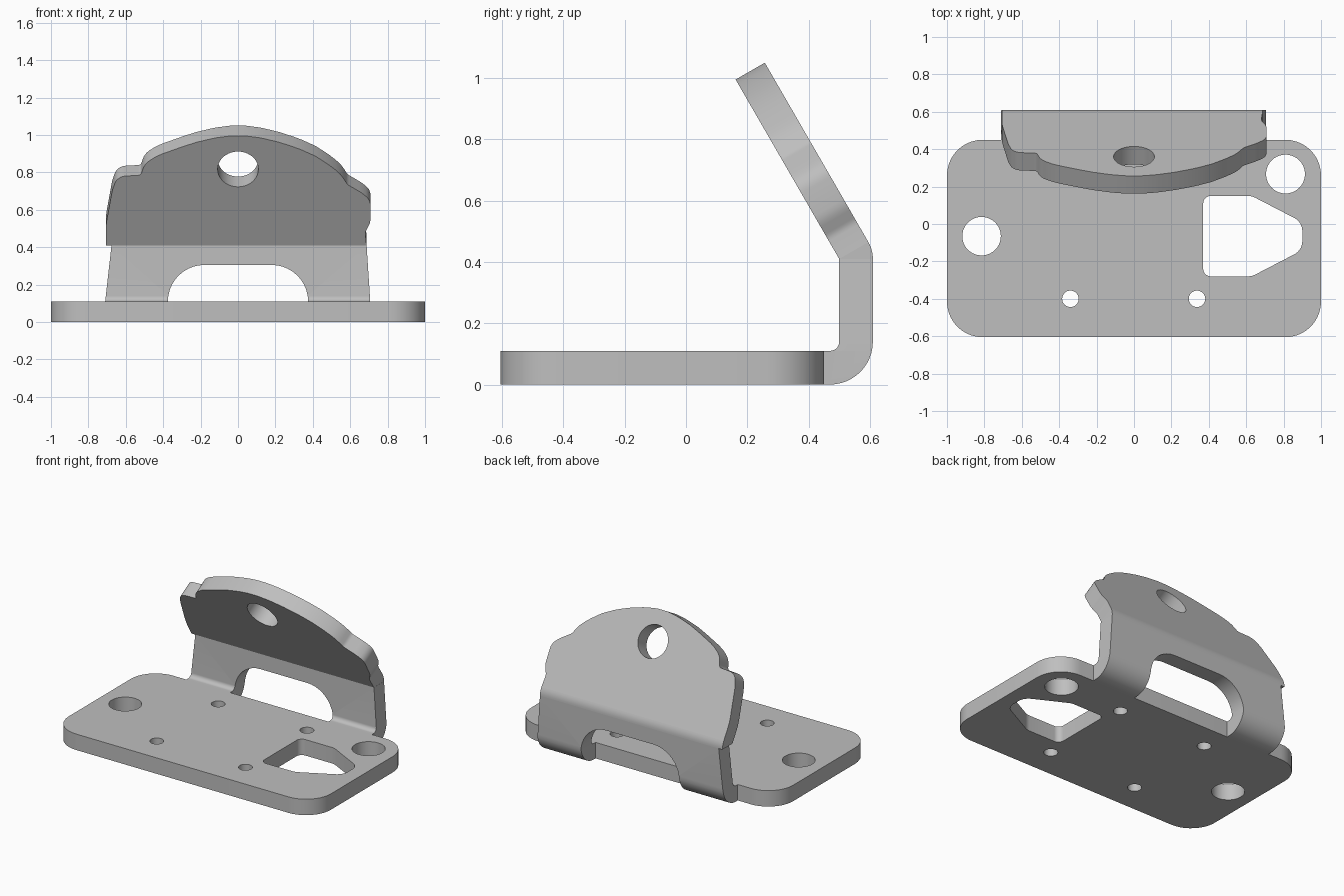
import bpy
import bmesh
from math import cos, sin, tan, pi, radians
from mathutils import Vector

cube = bpy.data.objects.get("Cube")
if cube:
    bpy.data.objects.remove(cube, do_unlink=True)

steel = bpy.data.materials.new("grey_steel")
steel.use_nodes = True
GREY = (0.52, 0.52, 0.52, 1)
steel.diffuse_color = GREY
steel.node_tree.nodes["Principled BSDF"].inputs["Base Color"].default_value = GREY

THICK = 0.11
TILT = radians(30)
X, Y, Z = Vector((1, 0, 0)), Vector((0, 1, 0)), Vector((0, 0, 1))
# Each frame is origin, two drawing axes and the extrusion axis
FLOOR = (Vector((0, 0, 0)), X, Y, Z)
FRONT = (Vector((0, 0.45, 0)), X, Z, Y)
SIDE = (Vector((-0.8, 0, 0)), Y, Z, X)
SLOPE = (Vector((0, 0.5, 0.41)), X,
         Vector((0, -sin(TILT), cos(TILT))), Vector((0, cos(TILT), sin(TILT))))


def rounded(points, steps=10):
    """Round every (x, y, radius) corner of a closed outline."""
    out = []
    for i, (x, y, r) in enumerate(points):
        p = Vector((x, y))
        a = Vector(points[i - 1][:2]) - p
        b = Vector(points[(i + 1) % len(points)][:2]) - p
        angle = a.angle(b)
        if r == 0 or angle > pi - 0.01:
            out.append(p)
            continue
        reach = min(r / tan(angle / 2), a.length * 0.499, b.length * 0.499)
        r = reach * tan(angle / 2)
        a.normalize()
        b.normalize()
        centre = p + (a + b).normalized() * (r / sin(angle / 2))
        start, end = p + a * reach - centre, p + b * reach - centre
        sweep = start.angle(end)
        n = max(2, round(steps * sweep / (pi / 2)))
        for k in range(n + 1):
            t = sweep * k / n
            out.append(centre + (start * sin(sweep - t) + end * sin(t)) / sin(sweep))
    return out


def arc(cx, cy, r, start, end, n=12):
    return [Vector((cx + r * cos(start + (end - start) * k / n),
                    cy + r * sin(start + (end - start) * k / n))) for k in range(n + 1)]


def prism(name, outline, frame, low, high):
    """Extrude an outline between two depths of a frame."""
    origin, u, v, w = frame
    bm = bmesh.new()
    face = bm.faces.new([bm.verts.new(origin + u * p[0] + v * p[1] + w * low)
                         for p in outline])
    new = bmesh.ops.extrude_face_region(bm, geom=[face])["geom"]
    bmesh.ops.translate(bm, vec=w * (high - low),
                        verts=[g for g in new if isinstance(g, bmesh.types.BMVert)])
    bmesh.ops.recalc_face_normals(bm, faces=bm.faces)
    mesh = bpy.data.meshes.new(name)
    bm.to_mesh(mesh)
    bm.free()
    mesh.materials.append(steel)
    obj = bpy.data.objects.new(name, mesh)
    bpy.context.collection.objects.link(obj)
    return obj


def combine(obj, cutter, operation="DIFFERENCE"):
    """Apply a boolean and remove the cutter."""
    cutter.hide_render = True
    mod = obj.modifiers.new("cut", "BOOLEAN")
    mod.operation, mod.solver, mod.object = operation, "EXACT", cutter
    bpy.context.view_layer.objects.active = obj
    bpy.ops.object.modifier_apply(modifier=mod.name)
    bpy.data.objects.remove(cutter, do_unlink=True)


def drill(obj, x, y, r, frame):
    combine(obj, prism("drill", arc(x, y, r, 0, 2 * pi, 40)[:-1], frame, -0.1, 0.3))


# Base plate with mounting holes and a pointed window
base = prism("base_plate", rounded([(-1, -0.605, 0.19), (1, -0.605, 0.19),
                                    (1, 0.45, 0.19), (-1, 0.45, 0.19)]), FLOOR, 0, THICK)
drill(base, -0.815, -0.065, 0.103, FLOOR)
drill(base, 0.81, 0.267, 0.104, FLOOR)
for hx in (-0.34, 0.337):
    for hy in (-0.4, 0.27):
        drill(base, hx, hy, 0.044, FLOOR)
window = rounded([(0.37, -0.28, 0.04), (0.63, -0.28, 0.08), (0.9, -0.14, 0.08),
                  (0.9, 0.01, 0.08), (0.63, 0.15, 0.08), (0.37, 0.15, 0.04)])
combine(base, prism("window_cutter", window, FLOOR, -0.1, 0.3))

# Bent upright wall, trimmed to tapered legs around an arch
bend = ([Vector((0.45, 0))] + arc(0.47, 0.14, 0.14, -pi / 2, 0)
        + [Vector((0.61, 0.41)), Vector((0.5, 0.41))]
        + arc(0.47, 0.14, 0.03, 0, -pi / 2) + [Vector((0.45, THICK))])
wall = prism("upright_wall", bend, SIDE, 0, 1.6)
legs = rounded([(-0.71, -0.1, 0), (-0.375, -0.1, 0), (-0.375, 0.305, 0.195),
                (0.375, 0.305, 0.195), (0.375, -0.1, 0), (0.707, -0.1, 0),
                (0.707, 0.11, 0), (0.685, 0.45, 0), (-0.672, 0.45, 0), (-0.71, 0.11, 0)])
combine(wall, prism("leg_trimmer", legs, FRONT, -0.1, 0.4), "INTERSECT")

# Upper bend between wall and flange
wedge = [Vector((0.5, 0.41))] + arc(0.5, 0.41, THICK, 0, TILT, 6)
upper_bend = prism("upper_bend", wedge, SIDE, 0.095, 1.487)

# Tilted flange with a domed, shouldered edge and one hole
edge = [(-0.705, 0, 0), (0.687, 0, 0), (0.68, 0.08, 0.05), (0.708, 0.14, 0.1),
        (0.708, 0.28, 0.1), (0.66, 0.325, 0.2), (0.585, 0.375, 0.05), (0.55, 0.44, 0.5),
        (0.42, 0.555, 0.9), (0.22, 0.64, 0.9), (0, 0.69, 0.9), (-0.22, 0.64, 0.9),
        (-0.44, 0.55, 0.5), (-0.5, 0.5, 0.1), (-0.52, 0.433, 0.02),
        (-0.645, 0.425, 0.08), (-0.672, 0.34, 0.2), (-0.707, 0.12, 0.4)]
flange = prism("tilted_flange", rounded(edge), SLOPE, 0, THICK)
drill(flange, 0, 0.47, 0.109, SLOPE)

# Smooth the curved faces and keep the crisp edges
bpy.ops.object.select_all(action="DESELECT")
for part in (base, wall, upper_bend, flange):
    part.select_set(True)
bpy.context.view_layer.objects.active = base
bpy.ops.object.shade_smooth_by_angle(angle=radians(30))
